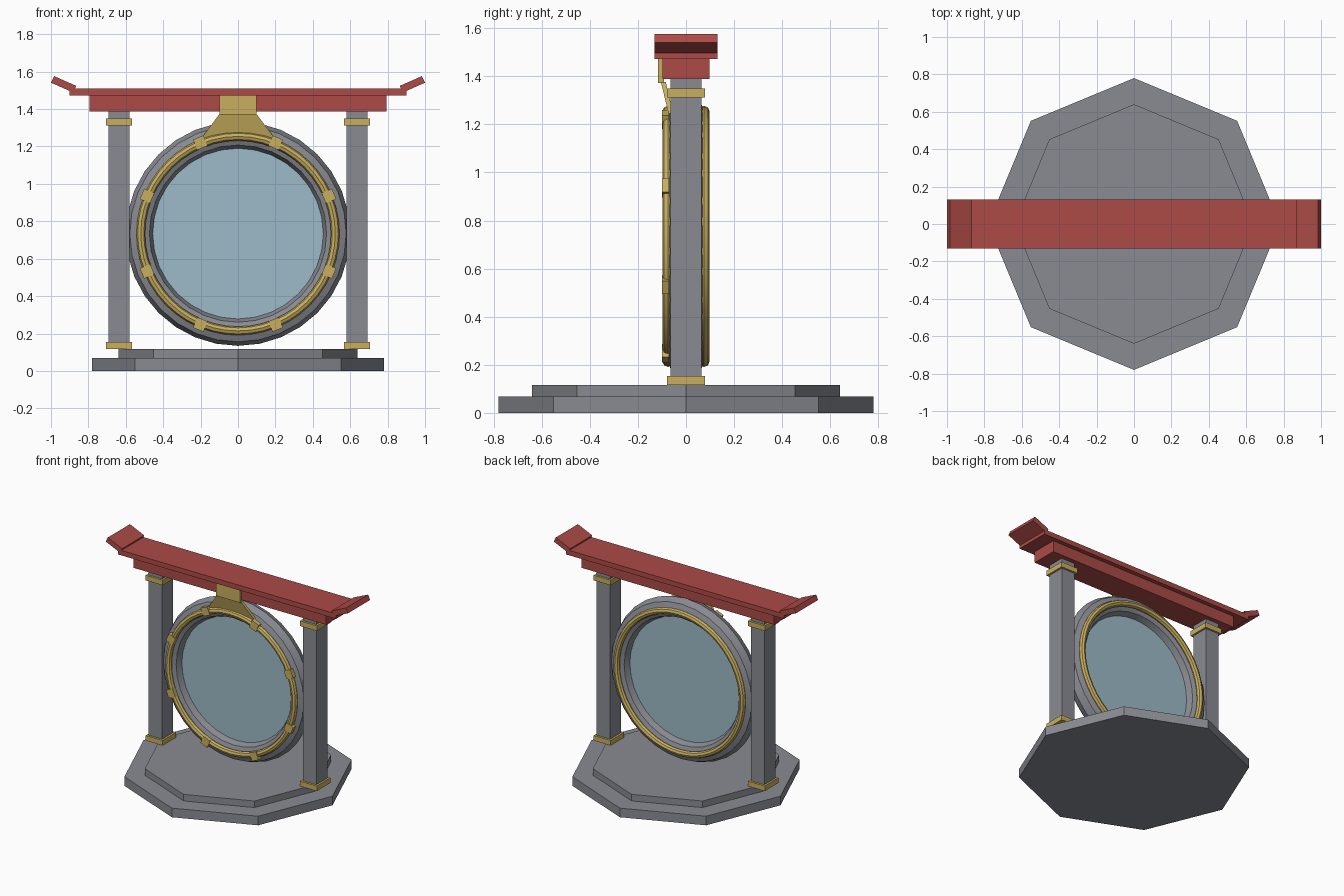
import bpy
import bmesh
import math
from mathutils import Matrix, Vector

if "Cube" in bpy.data.objects:
    bpy.data.objects.remove(bpy.data.objects["Cube"])


def material(name, rgb):
    mat = bpy.data.materials.new(name)
    mat.use_nodes = True
    mat.diffuse_color = (*rgb, 1)
    mat.node_tree.nodes["Principled BSDF"].inputs["Base Color"].default_value = (*rgb, 1)
    return mat


STONE = material("grey stone", (0.25, 0.26, 0.29))
GOLD = material("gold", (0.58, 0.43, 0.115))
RED = material("red lacquer", (0.413, 0.07, 0.061))
GLASS = material("pale blue glass", (0.337, 0.497, 0.578))
RING_Z = 0.734


def finish(name, bm, mat):
    bmesh.ops.recalc_face_normals(bm, faces=bm.faces)
    mesh = bpy.data.meshes.new(name)
    bm.to_mesh(mesh)
    bm.free()
    mesh.materials.append(mat)
    obj = bpy.data.objects.new(name, mesh)
    bpy.context.collection.objects.link(obj)
    return obj


def box(name, size, center, mat, turn=0.0):
    bm = bmesh.new()
    place = (Matrix.Translation(center) @ Matrix.Rotation(turn, 4, "Y")
             @ Matrix.Diagonal((*size, 1)))
    bmesh.ops.create_cube(bm, size=1, matrix=place)
    return finish(name, bm, mat)


def cylinder(name, radius, depth, center, sides, mat, tilt=0.0):
    bm = bmesh.new()
    place = Matrix.Translation(center) @ Matrix.Rotation(tilt, 4, "X")
    bmesh.ops.create_cone(bm, cap_ends=True, segments=sides, radius1=radius,
                          radius2=radius, depth=depth, matrix=place)
    return finish(name, bm, mat)


def prism(name, outline, y0, y1, mat, lean=0.0):
    """Extrude an (x, z) outline along y; lean slopes it back below its top."""
    bm = bmesh.new()
    top = max(z for x, z in outline)
    face = bm.faces.new([bm.verts.new((x, y0 + lean * (top - z), z)) for x, z in outline])
    extruded = bmesh.ops.extrude_face_region(bm, geom=[face])["geom"]
    bmesh.ops.translate(bm, vec=Vector((0, y1 - y0, 0)),
                        verts=[v for v in extruded if isinstance(v, bmesh.types.BMVert)])
    return finish(name, bm, mat)


def torus(name, major, minor, y, segments, sides, mat):
    bpy.ops.mesh.primitive_torus_add(
        major_radius=major, minor_radius=minor, major_segments=segments,
        minor_segments=sides, location=(0, y, RING_Z), rotation=(math.pi / 2, 0, 0))
    obj = bpy.context.object
    obj.name = name
    obj.data.materials.append(mat)
    bpy.ops.object.shade_smooth_by_angle(angle=math.radians(30))


# Stepped octagonal base
cylinder("base_lower_step", 0.78, 0.068, (0, 0, 0.034), 8, STONE)
cylinder("base_upper_step", 0.64, 0.049, (0, 0, 0.0925), 8, STONE)

# Posts with gold collars, and upturned roof ends
for side, s in (("left", 1), ("right", -1)):
    x = 0.636 * s
    box(side + "_post", (0.112, 0.13, 1.273), (x, 0, 0.7535), STONE)
    box(side + "_bottom_collar", (0.14, 0.16, 0.038), (x, 0, 0.135), GOLD)
    box(side + "_top_collar", (0.14, 0.16, 0.038), (x, 0, 1.33), GOLD)
    tip = [(0.88, 1.488), (1.0, 1.541), (0.983, 1.576), (0.865, 1.524)]
    prism(side + "_roof_tip", [(s * a, z) for a, z in tip], -0.13, 0.13, RED)

# Crossbeams
box("lower_beam", (1.59, 0.196, 0.085), (0, 0, 1.4305), RED)
box("upper_beam", (1.8, 0.26, 0.037), (0, 0, 1.4905), RED)

# Round stone frame, gold rims front and back, glass disc
torus("stone_ring", 0.526, 0.074, 0, 32, 8, STONE)
torus("front_gold_rim", 0.52, 0.023, -0.075, 48, 8, GOLD)
torus("back_gold_rim", 0.52, 0.023, 0.075, 48, 8, GOLD)
cylinder("glass_disc", 0.456, 0.02, (0, 0, RING_Z), 48, GLASS, math.pi / 2)

# Clamps around the front rim
for i in range(8):
    a = math.radians(22.5 + 45 * i)
    center = (0.526 * math.cos(a), -0.085, RING_Z + 0.526 * math.sin(a))
    box(f"rim_clamp_{i + 1}", (0.06, 0.03, 0.06), center, GOLD, -a)

# Hanger joining the ring to the beam
box("hanger_plate", (0.198, 0.024, 0.1), (0, -0.104, 1.422), GOLD)
prism("hanger_flare", [(-0.098, 1.375), (0.098, 1.375), (0.195, 1.245), (-0.195, 1.245)],
      -0.104, -0.084, GOLD, 0.24)
